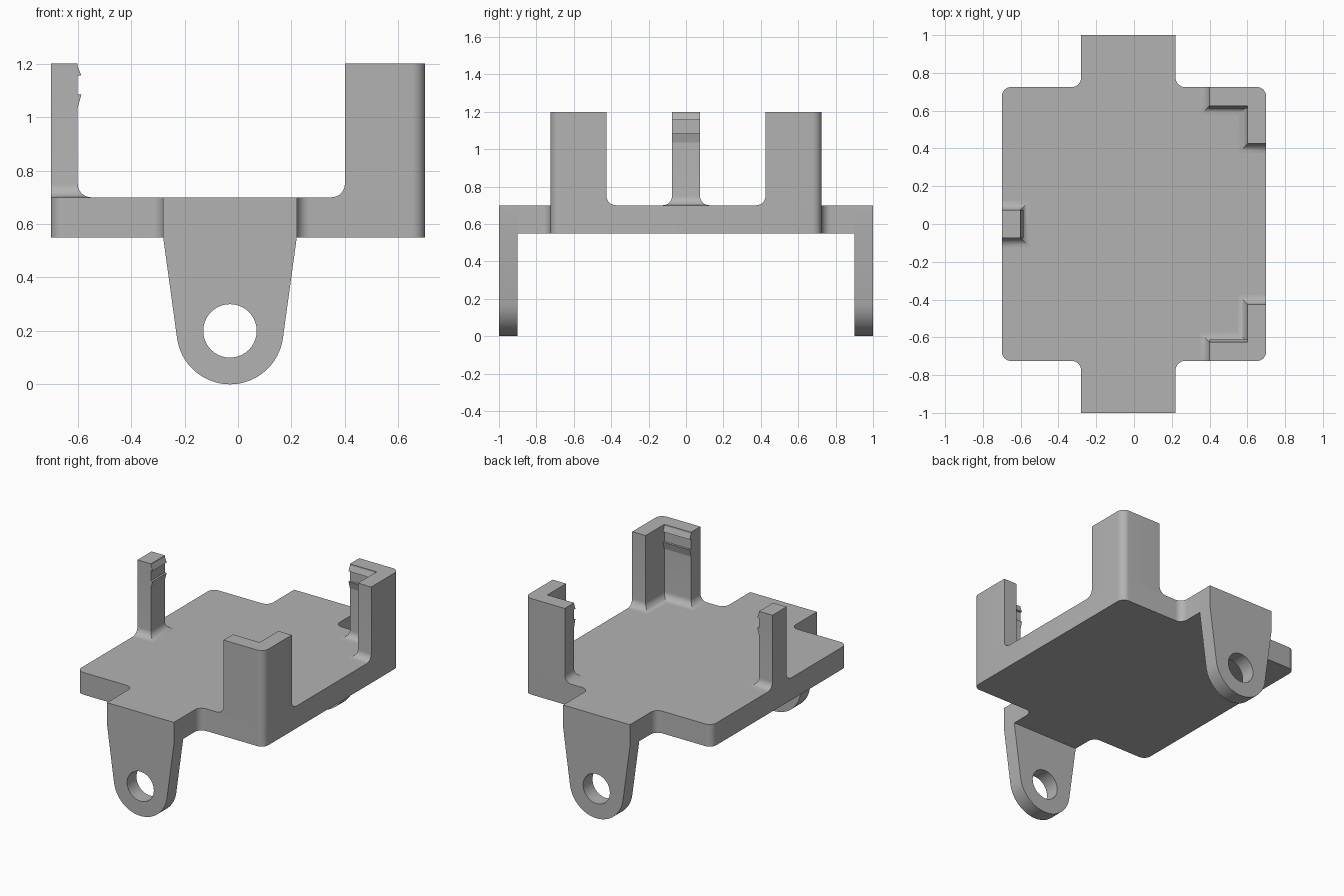
import bpy
import bmesh
from math import cos, sin, pi, acos, atan2, hypot
from mathutils import Vector

if "Cube" in bpy.data.objects:
    bpy.data.objects.remove(bpy.data.objects["Cube"])

grey = bpy.data.materials.new("plain grey")
grey.use_nodes = True
grey.diffuse_color = (0.45, 0.45, 0.45, 1)
grey.node_tree.nodes["Principled BSDF"].inputs["Base Color"].default_value = grey.diffuse_color

BASE, DECK, TOP = 0.55, 0.70, 1.20      # heights of plate underside, plate top, post tops
HX, HY = 0.70, 0.725                    # half size of the plate
TAB_MID, TAB_HALF = -0.03, 0.25         # centre and half width of the end tabs
WALL, R = 0.10, 0.05                    # wall thickness and fillet radius


def finish(name, bm):
    bmesh.ops.recalc_face_normals(bm, faces=bm.faces)
    mesh = bpy.data.meshes.new(name)
    bm.to_mesh(mesh)
    bm.free()
    mesh.materials.append(grey)
    obj = bpy.data.objects.new(name, mesh)
    bpy.context.collection.objects.link(obj)
    bpy.ops.object.select_all(action='DESELECT')
    obj.select_set(True)
    bpy.context.view_layer.objects.active = obj
    bpy.ops.object.shade_smooth_by_angle(angle=pi / 6)
    return obj


def loft(name, rings):
    """Skin matching rings of points and cap both ends."""
    bm = bmesh.new()
    rows = [[bm.verts.new(p) for p in ring] for ring in rings]
    n = len(rows[0])
    for low, high in zip(rows, rows[1:]):
        for i in range(n):
            j = (i + 1) % n
            bm.faces.new((low[i], low[j], high[j], high[i]))
    bm.faces.new(rows[0])
    bm.faces.new(rows[-1])
    return finish(name, bm)


def round_corner(prev, corner, nxt, radius=R, steps=8):
    """Arc points that replace a right-angled corner."""
    p = Vector(corner)
    u = (Vector(prev) - p).normalized() * radius
    v = (Vector(nxt) - p).normalized() * radius
    return [p + u + v - v * cos(t) - u * sin(t)
            for t in (i * pi / 2 / steps for i in range(steps + 1))]


# Plate with rounded corners and a tab at each end
x0, x1, tab_y = TAB_MID - TAB_HALF, TAB_MID + TAB_HALF, 1 - WALL
end = [(HX, HY), (x1, HY), (x1, tab_y), (x0, tab_y), (x0, HY), (-HX, HY)]
corners = end + [(x, -y) for x, y in reversed(end)]
outline = []
for i, c in enumerate(corners):
    if abs(c[1]) == tab_y:
        outline.append(Vector(c))
    else:
        outline += round_corner(corners[i - 1], c, corners[(i + 1) % len(corners)])
loft("base_plate", [[(p.x, p.y, z) for p in outline] for z in (BASE, DECK)])


# Hanging ears with a round eye
def ear(name, side):
    eye_z, outer, inner = 0.2, 0.2, 0.1
    rise = BASE - eye_z
    start = atan2(rise, TAB_HALF) - acos(outer / hypot(TAB_HALF, rise))
    sweep, steps = pi + 2 * start, 32
    rim = [(x0, BASE), (x0, DECK), (x1, DECK), (x1, BASE)]
    for i in range(steps + 1):
        a = start - sweep * i / steps
        rim.append((TAB_MID + outer * cos(a), eye_z + outer * sin(a)))
    eye = [(TAB_MID + inner * cos(a), eye_z + inner * sin(a))
           for a in (2 * pi * i / 40 for i in range(40))]
    bm = bmesh.new()
    for loop in (rim, eye):
        vs = [bm.verts.new((x, side, z)) for x, z in loop]
        for i, v in enumerate(vs):
            bm.edges.new((vs[i - 1], v))
    bmesh.ops.triangle_fill(bm, edges=bm.edges[:], use_beauty=True)
    solid = bmesh.ops.extrude_face_region(bm, geom=bm.faces[:])["geom"]
    bmesh.ops.translate(bm, vec=(0, -side * WALL, 0),
                        verts=[g for g in solid if isinstance(g, bmesh.types.BMVert)])
    bmesh.ops.dissolve_limit(bm, angle_limit=0.01, verts=bm.verts[:], edges=bm.edges[:])
    finish(name, bm)


# Posts flare into the plate through a fillet on their inner sides
def post(name, section):
    steps = 8
    rings = []
    for i in range(steps + 1):
        t = i * pi / 2 / steps
        z, flare = DECK + R * (1 - cos(t)), R * (1 - sin(t))
        rings.append([(x, y, z) for x, y in section(flare)])
    rings.append([(x, y, TOP) for x, y in section(0)])
    loft(name, rings)


def corner_section(side):
    reach = 0.3

    def section(d):
        xe, ye = HX - reach - d, HY - reach - d
        xi, yi = HX - WALL - d, HY - WALL - d
        pts = [Vector(p) for p in ((xi, ye), (xi, yi), (xe, yi), (xe, HY))]
        pts += round_corner((0, HY), (HX, HY), (HX, 0))
        pts.append(Vector((HX, ye)))
        return [(p.x, p.y * side) for p in pts]
    return section


def clip_section(d):
    w = 0.075 + d
    return [(-HX, -w), (-HX + WALL + d, -w), (-HX + WALL + d, w), (-HX, w)]


# Two small wedge ridges that form a snap groove near the post tops
def ridges(name, place, a, b):
    for part, tip, flat in (("upper", 1.155, 1.19), ("lower", 1.085, 1.035)):
        wedge = [(-0.002, tip), (0.014, tip), (0, flat), (-0.002, flat)]
        loft(f"{name}_{part}_ridge", [[place(s, out, z) for out, z in wedge] for s in (a, b)])


for label, side in (("front", -1), ("back", 1)):
    ear(f"{label}_ear", side)
    post(f"{label}_corner_post", corner_section(side))
    ridges(f"{label}_corner",
           lambda s, out, z: (s, side * (HY - WALL - out), z), HX - 0.3, HX - WALL)

post("clip_post", clip_section)
ridges("clip", lambda s, out, z: (-HX + WALL + out, s, z), -0.075, 0.075)
